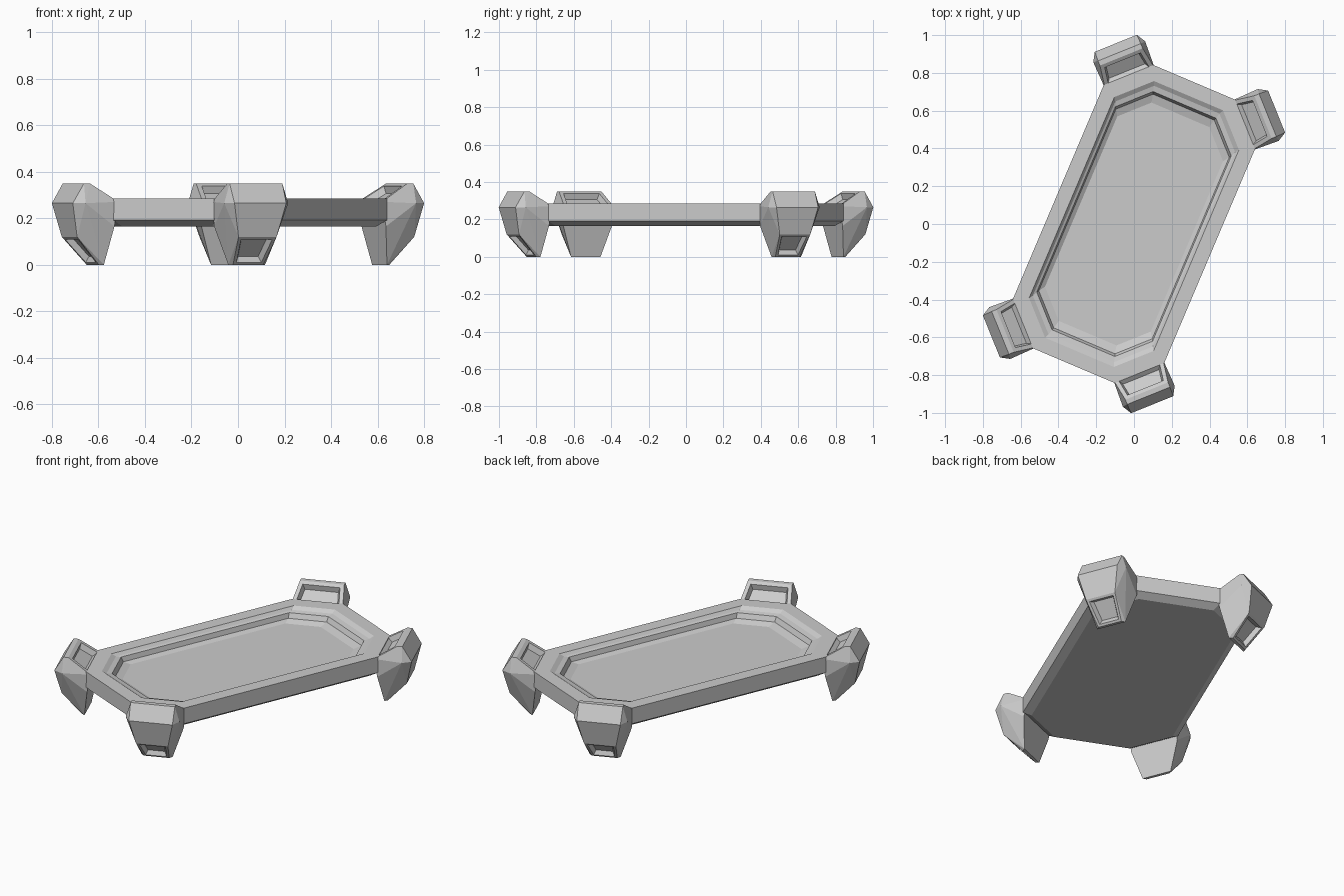
import bpy, bmesh, math
from mathutils import Vector

if "Cube" in bpy.data.objects:
    bpy.data.objects.remove(bpy.data.objects["Cube"])

YAW = math.radians(-23)


def finish(bm, name):
    bmesh.ops.recalc_face_normals(bm, faces=bm.faces)
    me = bpy.data.meshes.new(name)
    bm.to_mesh(me)
    bm.free()
    ob = bpy.data.objects.new(name, me)
    ob.rotation_euler.z = YAW
    bpy.context.collection.objects.link(ob)
    return ob


def octagon(bm, w, l, c, z):
    pts = [(w, l - c), (w - c, l), (c - w, l), (-w, l - c),
           (-w, c - l), (c - w, -l), (w - c, -l), (w, c - l)]
    return [bm.verts.new((x, y, z)) for x, y in pts]


# Tray: chamfered slab with a stepped recess (half width, half length, chamfer, z)
bm = bmesh.new()
steps = [(.395, .775, .185, .165), (.435, .815, .2, .192), (.435, .815, .2, .285),
         (.358, .738, .16, .285), (.345, .715, .157, .270), (.333, .685, .152, .264),
         (.326, .672, .150, .236), (.304, .628, .138, .222)]
loops = [octagon(bm, *s) for s in steps]
for a, b in zip(loops, loops[1:]):
    for i in range(8):
        j = (i + 1) % 8
        bm.faces.new((a[i], a[j], b[j], b[i]))
bm.faces.new(loops[0])
bm.faces.new(loops[-1])
finish(bm, "tray")

# Foot outline: (outward distance, half width, height)
FOOT = [(.72, .142, .271), (.738, .14, .165), (.765, .085, 0), (.782, .07, 0),
        (.89, .088, .12), (.923, .12, .265), (.872, .122, .35), (.845, .122, .35),
        (.875, .148, .265)]


def foot(name, sx, sy):
    bm = bmesh.new()
    for r, h, z in FOOT:
        for s in (-1, 1):
            bm.verts.new((r, s * h, z))
    bmesh.ops.convex_hull(bm, input=bm.verts)
    bmesh.ops.dissolve_limit(bm, angle_limit=math.radians(1.5),
                             verts=bm.verts, edges=bm.edges)
    bmesh.ops.recalc_face_normals(bm, faces=bm.faces)
    # Pockets in the inner slope and the lower outer face
    for n, t, d in (((-.53, 0, .85), .022, -.03), ((.74, 0, -.67), .014, -.025)):
        f = max(bm.faces, key=lambda f: f.normal.dot(Vector(n)))
        bmesh.ops.inset_region(bm, faces=[f], thickness=t, use_even_offset=True)
        new = bmesh.ops.inset_region(bm, faces=[f], thickness=.012, depth=d,
                                     use_even_offset=True)
        bm.normal_update()
    # Swing onto the tray's corner chamfer and mirror
    k = math.sqrt(.5)
    for v in bm.verts:
        r, t = v.co.x, v.co.y + .269
        v.co.x, v.co.y = sx * k * (r - t), sy * k * (r + t)
    finish(bm, name)


for sx, a in ((-1, "left"), (1, "right")):
    for sy, b in ((-1, "front"), (1, "back")):
        foot(f"{b}_{a}_foot", sx, sy)
